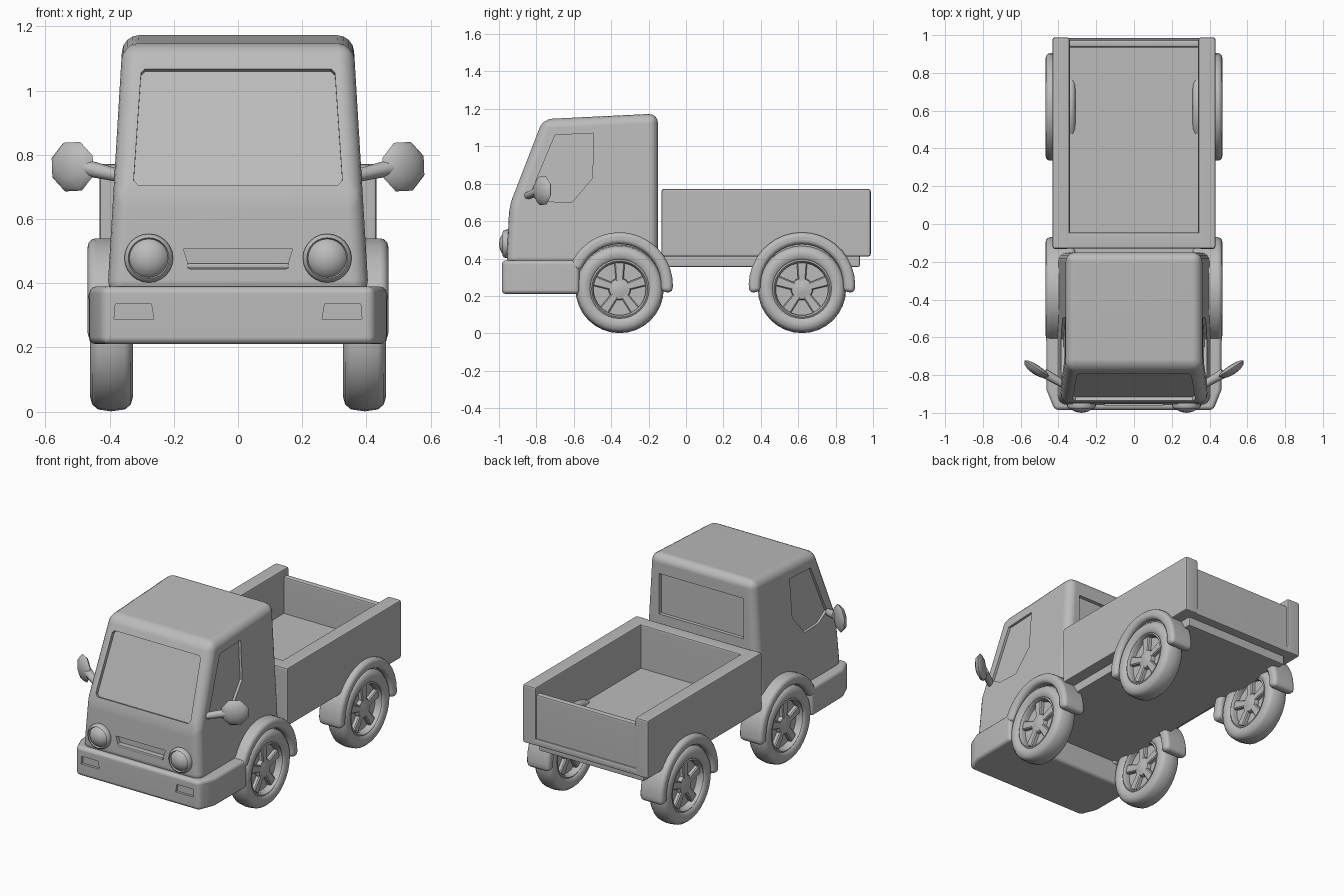
import bpy, bmesh, math
from mathutils import Vector, Matrix

if "Cube" in bpy.data.objects:
    bpy.data.objects.remove(bpy.data.objects["Cube"], do_unlink=True)

grey = bpy.data.materials.new("plain_grey")
grey.use_nodes = True
grey.diffuse_color = (0.5, 0.5, 0.5, 1)
grey.node_tree.nodes["Principled BSDF"].inputs["Base Color"].default_value = (0.5, 0.5, 0.5, 1)


def along_x(a, b, t): return (t, a, b)
def along_y(a, b, t): return (a, t, b)
def along_z(a, b, t): return (a, b, t)


def apply_modifiers(obj):
    deps = bpy.context.evaluated_depsgraph_get()
    mesh = bpy.data.meshes.new_from_object(obj.evaluated_get(deps))
    obj.modifiers.clear()
    obj.data = mesh


def finish(obj, angle=35):
    obj.data.shade_smooth()
    obj.data.set_sharp_from_angle(angle=math.radians(angle))
    obj.modifiers.new("Normals", "WEIGHTED_NORMAL").keep_sharp = True


def from_bmesh(name, bm):
    bmesh.ops.recalc_face_normals(bm, faces=bm.faces)
    mesh = bpy.data.meshes.new(name)
    bm.to_mesh(mesh)
    bm.free()
    mesh.materials.append(grey)
    obj = bpy.data.objects.new(name, mesh)
    bpy.context.collection.objects.link(obj)
    return obj


def prism(name, outline, t0, t1, place, bevel=0.0, segments=3, limit=40, cutters=()):
    """Extrude a 2D outline, round its edges and carve recesses."""
    bm = bmesh.new()
    ends = [[bm.verts.new(place(a, b, t)) for a, b in outline] for t in (t0, t1)]
    for ring in ends:
        bm.faces.new(ring)
    n = len(outline)
    for i in range(n):
        j = (i + 1) % n
        bm.faces.new((ends[0][i], ends[0][j], ends[1][j], ends[1][i]))
    obj = from_bmesh(name, bm)
    if bevel:
        mod = obj.modifiers.new("Round", "BEVEL")
        mod.width, mod.segments = bevel, segments
        mod.limit_method, mod.angle_limit = "ANGLE", math.radians(limit)
        apply_modifiers(obj)
    for cutter in cutters:
        mod = obj.modifiers.new("Recess", "BOOLEAN")
        mod.operation, mod.object, mod.solver = "DIFFERENCE", cutter, "EXACT"
        apply_modifiers(obj)
        bpy.data.objects.remove(cutter, do_unlink=True)
    finish(obj)
    return obj


def cutter(outline, t0, t1, place):
    obj = prism("recess_cutter", outline, t0, t1, place)
    obj.modifiers.clear()
    obj.hide_render = True
    return obj


def rect(a0, a1, b0, b1):
    return [(a0, b0), (a1, b0), (a1, b1), (a0, b1)]


def box(name, x, y, z, bevel=0.012):
    return prism(name, rect(*x, *y), z[0], z[1], along_z, bevel, 2)


def lathe(name, profile, axis, location, closed=False, steps=32):
    """Spin (radius, offset) points about an axis."""
    bm = bmesh.new()
    axis = Vector(axis)
    verts = [bm.verts.new(axis * t + Vector((0, 0, r))) for r, t in profile]
    edges = [bm.edges.new(pair) for pair in zip(verts, verts[1:])]
    if closed:
        edges.append(bm.edges.new((verts[-1], verts[0])))
    bmesh.ops.spin(bm, geom=verts + edges, cent=(0, 0, 0), axis=axis,
                   angle=math.tau, steps=steps, use_duplicate=False)
    bmesh.ops.remove_doubles(bm, verts=bm.verts, dist=0.0005)
    obj = from_bmesh(name, bm)
    obj.location = location
    finish(obj, 45)
    return obj


# Cab shell: tapered side profile with recessed windows and grille
def half_width(z): return 0.405 - 0.06 * (z - 0.4)
def cab_place(a, b, t): return (t * half_width(b), a, b)


screen_low, screen_high = Vector((0, -0.945, 0.68)), Vector((0, -0.765, 1.145))
slope = screen_high - screen_low
screen_out = Vector((0, -slope.z, slope.y)).normalized()


def screen_place(a, b, t):
    return Vector((a, 0, 0)) + screen_low + slope * ((b - 0.68) / slope.z) + screen_out * t


windscreen = [(-0.325, 0.72), (-0.31, 0.705), (0.31, 0.705), (0.325, 0.72),
              (0.302, 1.055), (0.29, 1.067), (-0.29, 1.067), (-0.302, 1.055)]
door_window = [(-0.83, 0.75), (-0.75, 0.705), (-0.61, 0.7), (-0.5, 0.83),
               (-0.495, 1.07), (-0.7, 1.06)]
cuts = [cutter(windscreen, -0.022, 0.06, screen_place),
        cutter(rect(-0.29, 0.29, 0.81, 1.06), -0.172, -0.1, along_y),
        cutter([(-0.15, 0.445), (0.15, 0.445), (0.17, 0.507), (-0.17, 0.507)],
               -1.05, -0.93, along_y)]
for s in (-1, 1):
    cuts.append(cutter(door_window, -0.015, 0.06,
                       lambda a, b, t, s=s: (s * (half_width(b) + t), a, b)))
prism("cab", [(-0.96, 0.36), (-0.945, 0.68), (-0.765, 1.145), (-0.15, 1.175), (-0.15, 0.36)],
      -1, 1, cab_place, 0.05, 4, 15, cuts)
prism("grille_ledge", rect(-0.158, 0.158, 0.446, 0.463), -0.962, -0.92, along_y, 0.005, 2)

# Bumper with two recessed lamps
lamps = []
for s in (-1, 1):
    lamps.append(cutter([(s * 0.262, 0.288), (s * 0.386, 0.288), (s * 0.382, 0.336), (s * 0.27, 0.336)],
                        -1.05, -0.97, along_y))
prism("bumper", [(-0.465, -0.57), (-0.462, -0.88), (-0.42, -0.985),
                 (0.42, -0.985), (0.462, -0.88), (0.465, -0.57)],
      0.21, 0.39, along_z, 0.022, 3, 40, lamps)

# Headlights
for s, side in ((-1, "right"), (1, "left")):
    lathe(side + "_headlight", [(0, 0.06), (0.03, 0.055), (0.05, 0.044), (0.06, 0.03),
                                (0.064, 0.04), (0.072, 0.034), (0.076, 0.022), (0.076, -0.02)],
          (0, -1, 0), (s * 0.278, -0.94, 0.478), steps=24)

# Chassis and load bed
box("chassis", (-0.36, 0.36), (-0.6, 0.93), (0.355, 0.42), 0.01)
box("bed_base", (-0.42, 0.42), (-0.12, 0.985), (0.41, 0.455))
box("bed_floor", (-0.36, 0.36), (-0.1, 0.95), (0.43, 0.5), 0)
box("bed_front_wall", (-0.42, 0.42), (-0.13, -0.045), (0.41, 0.77))
box("tailgate", (-0.36, 0.36), (0.935, 0.976), (0.44, 0.725))
for s, side in ((-1, "right"), (1, "left")):
    box(side + "_bed_wall", sorted((s * 0.34, s * 0.432)), (-0.132, 0.988), (0.41, 0.772), 0.014)


# Wheels and arched fenders
def arch(y, start, stop):
    steps = 20
    angles = [math.radians(start + (stop - start) * i / steps) for i in range(steps + 1)]
    ring = [(r, a) for r, seq in ((0.285, angles), (0.222, angles[::-1])) for a in seq]
    return [(y + r * math.cos(a), 0.255 + r * math.sin(a)) for r, a in ring]


half_tyre = [(0.14, 0.04), (0.15, 0.055), (0.158, 0.05), (0.165, 0.06), (0.19, 0.067),
             (0.215, 0.06), (0.23, 0.042)]
tyre = half_tyre + [(0.236, 0)] + [(r, -t) for r, t in half_tyre[::-1]]
hub = [(0, 0.045), (0.02, 0.045), (0.055, 0.038), (0.06, 0.03),
       (0.06, -0.03), (0.055, -0.038), (0.02, -0.045), (0, -0.045)]
for s, side in ((-1, "right"), (1, "left")):
    for end, y, stop in (("front", -0.355, 160), ("rear", 0.62, 188)):
        name = f"{end}_{side}_"
        centre = Vector((s * 0.394, y, 0.237))
        lathe(name + "tyre", tyre, (1, 0, 0), centre, closed=True)
        lathe(name + "hub", hub, (1, 0, 0), centre, steps=20)
        lathe(name + "rim_back", [(0, 0.015), (0.145, 0.015), (0.145, -0.015), (0, -0.015)],
              (1, 0, 0), centre)
        for i in range(5):
            spoke = prism(name + "spoke", [(-0.02, 0.03), (0.02, 0.03), (0.028, 0.145), (-0.028, 0.145)],
                          -0.04, 0.04, along_x, 0.006, 1)
            spoke.matrix_world = Matrix.Translation(centre) @ Matrix.Rotation(i * math.tau / 5, 4, "X")
        inner, outer = sorted((s * 0.31, s * 0.468))
        prism(name + "fender", arch(y, -8, stop), inner, outer, along_x, 0.025, 3)

# Door mirrors: faceted domed heads on tapered arms
for s, side in ((-1, "right"), (1, "left")):
    bm = bmesh.new()
    bmesh.ops.create_uvsphere(bm, u_segments=8, v_segments=6, radius=1)
    for v in bm.verts:
        v.co = Vector((v.co.x * 0.082, v.co.z * (0.018 if v.co.z > 0 else 0.034), v.co.y * 0.082))
    head = from_bmesh(side + "_mirror", bm)
    head.matrix_world = (Matrix.Translation((s * 0.515, -0.765, 0.763))
                         @ Matrix.Rotation(s * math.radians(33), 4, "Z")
                         @ Matrix.Rotation(math.radians(20), 4, "Y"))
    finish(head, 50)
    start, stop = Vector((s * 0.37, -0.85, 0.735)), Vector((s * 0.475, -0.79, 0.76))
    bm = bmesh.new()
    bmesh.ops.create_cone(bm, cap_ends=True, segments=8, radius1=0.02, radius2=0.026,
                          depth=(stop - start).length)
    arm = from_bmesh(side + "_mirror_arm", bm)
    arm.matrix_world = (Matrix.Translation((start + stop) / 2)
                        @ (stop - start).to_track_quat("Z", "Y").to_matrix().to_4x4())
    finish(arm, 50)
